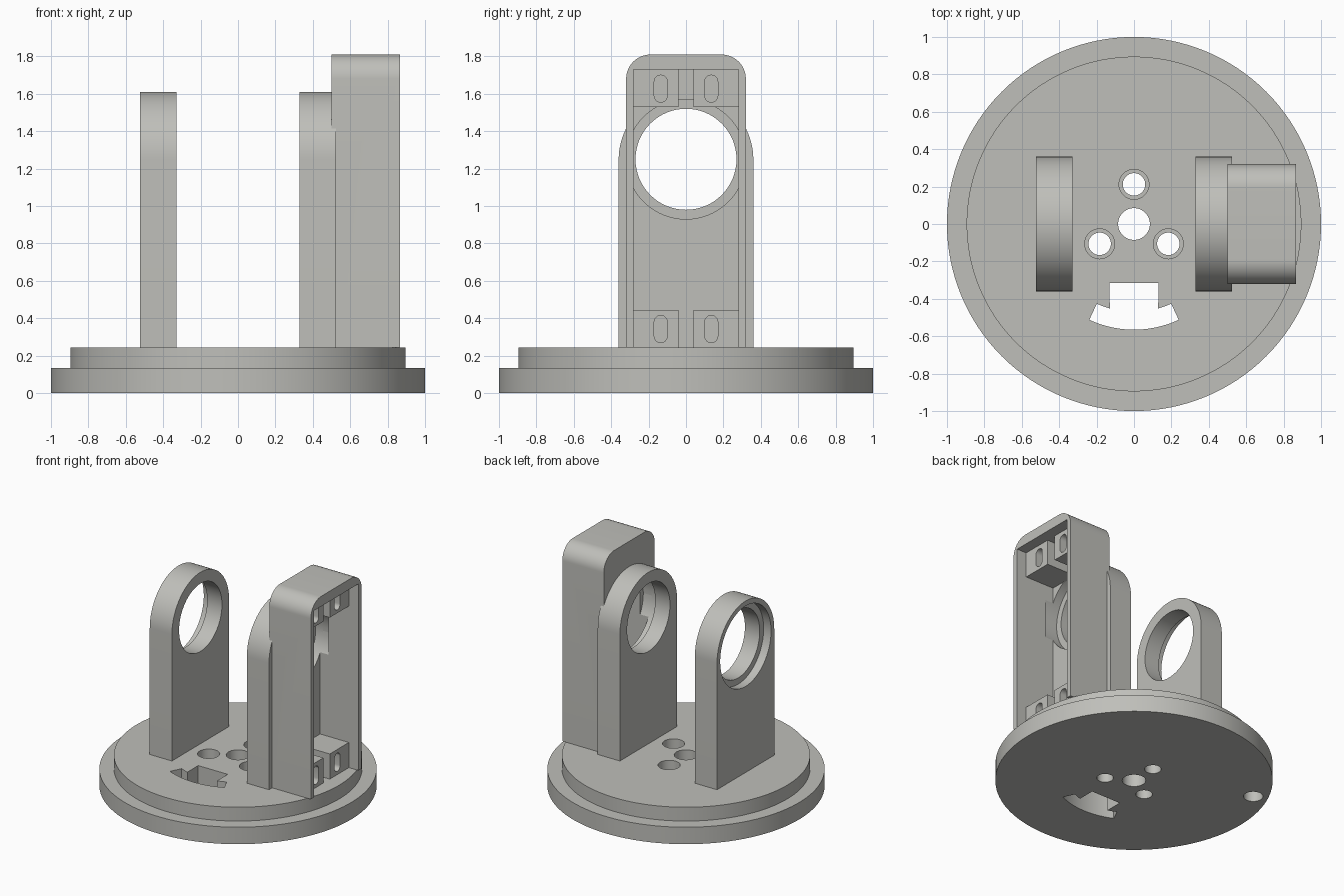
import bpy, bmesh, math
from mathutils import Vector

if "Cube" in bpy.data.objects:
    bpy.data.objects.remove(bpy.data.objects["Cube"])

grey = bpy.data.materials.new("light_grey")
grey.diffuse_color = (0.52, 0.52, 0.49, 1)
grey.use_nodes = True
grey.node_tree.nodes["Principled BSDF"].inputs["Base Color"].default_value = grey.diffuse_color


def arc(cx, cy, r, a0, a1, n):
    """Points on an arc, angles in degrees, both ends included."""
    return [(cx + r * math.cos(math.radians(a0 + (a1 - a0) * i / n)),
             cy + r * math.sin(math.radians(a0 + (a1 - a0) * i / n))) for i in range(n + 1)]


def circle(cx, cy, r, n=64):
    return arc(cx, cy, r, 0, 360, n)[:-1]


def rect(u0, u1, v0, v1):
    return [(u0, v0), (u1, v0), (u1, v1), (u0, v1)]


def prism(name, pts, axis, lo, hi):
    """Extrude a profile along z (points are x, y) or along x (points are y, z)."""
    bm = bmesh.new()
    place = (lambda p: (p[0], p[1], lo)) if axis == "z" else (lambda p: (lo, p[0], p[1]))
    face = bm.faces.new([bm.verts.new(place(p)) for p in pts])
    out = bmesh.ops.extrude_face_region(bm, geom=[face])
    step = Vector((0, 0, hi - lo)) if axis == "z" else Vector((hi - lo, 0, 0))
    bmesh.ops.translate(bm, vec=step, verts=[v for v in out["geom"] if isinstance(v, bmesh.types.BMVert)])
    bmesh.ops.recalc_face_normals(bm, faces=bm.faces)
    mesh = bpy.data.meshes.new(name)
    bm.to_mesh(mesh)
    bm.free()
    mesh.materials.append(grey)
    ob = bpy.data.objects.new(name, mesh)
    bpy.context.collection.objects.link(ob)
    return ob


def combine(ob, tools, operation="DIFFERENCE"):
    """Apply booleans and remove the tool objects."""
    bpy.context.view_layer.objects.active = ob
    for tool in tools:
        mod = ob.modifiers.new("cut", "BOOLEAN")
        mod.operation, mod.solver, mod.object = operation, "EXACT", tool
        bpy.ops.object.modifier_apply(modifier=mod.name)
        bpy.data.objects.remove(tool)


def smooth(ob):
    bpy.ops.object.select_all(action="DESELECT")
    ob.select_set(True)
    bpy.context.view_layer.objects.active = ob
    bpy.ops.object.shade_smooth_by_angle(angle=math.radians(30))


# Stepped round base
TOP = 0.245
base = prism("base", circle(0, 0, 1.0, 128), "z", 0, 0.135)
combine(base, [prism("step", circle(0, 0, 0.895, 128), "z", 0.06, TOP)], "UNION")

# Centre hole, three counterbored screw holes, cable slot and blind hole underneath
cuts = [prism("hole", circle(0, 0, 0.085, 48), "z", -0.1, 0.4)]
for a in (90, 210, 330):
    x, y = 0.212 * math.cos(math.radians(a)), 0.212 * math.sin(math.radians(a))
    cuts.append(prism("screw", circle(x, y, 0.06, 40), "z", -0.1, 0.4))
    cuts.append(prism("bore", circle(x, y, 0.08, 40), "z", 0.12, 0.4))
slot = arc(0, 0, 0.565, 245, 295, 20) + arc(0, 0, 0.47, 295, 286, 4)
slot += [(0.13, -0.315), (-0.13, -0.315)] + arc(0, 0, 0.47, 254, 245, 4)
cuts.append(prism("slot", slot, "z", -0.1, 0.4))
cuts.append(prism("blind", circle(-0.807, 0.376, 0.07, 40), "z", -0.1, 0.1))
combine(base, cuts)
smooth(base)

# Two round-topped bearing arms, counterbored on the outer side
AXIS = 1.25
for name, side in (("left_arm", -1), ("right_arm", 1)):
    outline = [(-0.36, TOP - 0.01), (0.36, TOP - 0.01)] + arc(0, AXIS, 0.36, 0, 180, 48)
    arm = prism(name, outline, "x", *sorted((side * 0.33, side * 0.525)))
    combine(arm, [prism("hole", circle(0, AXIS, 0.27), "x", -1, 1),
                  prism("seat", circle(0, AXIS, 0.32), "x", *sorted((side * 0.46, side * 0.7)))])
    smooth(arm)

# Rounded housing, open on its outer side
shape = [(-0.32, TOP), (0.32, TOP)] + arc(0.19, 1.68, 0.13, 0, 90, 16) + arc(-0.19, 1.68, 0.13, 90, 180, 16)
housing = prism("housing", shape, "x", 0.5, 0.865)
combine(housing, [prism("cavity", rect(-0.28, 0.28, 0.1, 1.73), "x", 0.527, 1.0),
                  prism("opening", circle(0, AXIS, 0.32), "x", 0.4, 0.6)])
smooth(housing)

# Slotted mounting blocks in the housing, a pair at each end
for end, z in (("lower", TOP), ("upper", 1.53)):
    for label, s in (("front", -1), ("back", 1)):
        block = prism(f"{end}_{label}_block", rect(*sorted((s * 0.04, s * 0.285)), z, z + 0.2), "x", 0.52, 0.78)
        oval = arc(s * 0.135, z + 0.135, 0.035, 0, 180, 12) + arc(s * 0.135, z + 0.06, 0.035, 180, 360, 12)
        combine(block, [prism("oval", oval, "x", 0.53, 0.9)])
        smooth(block)
